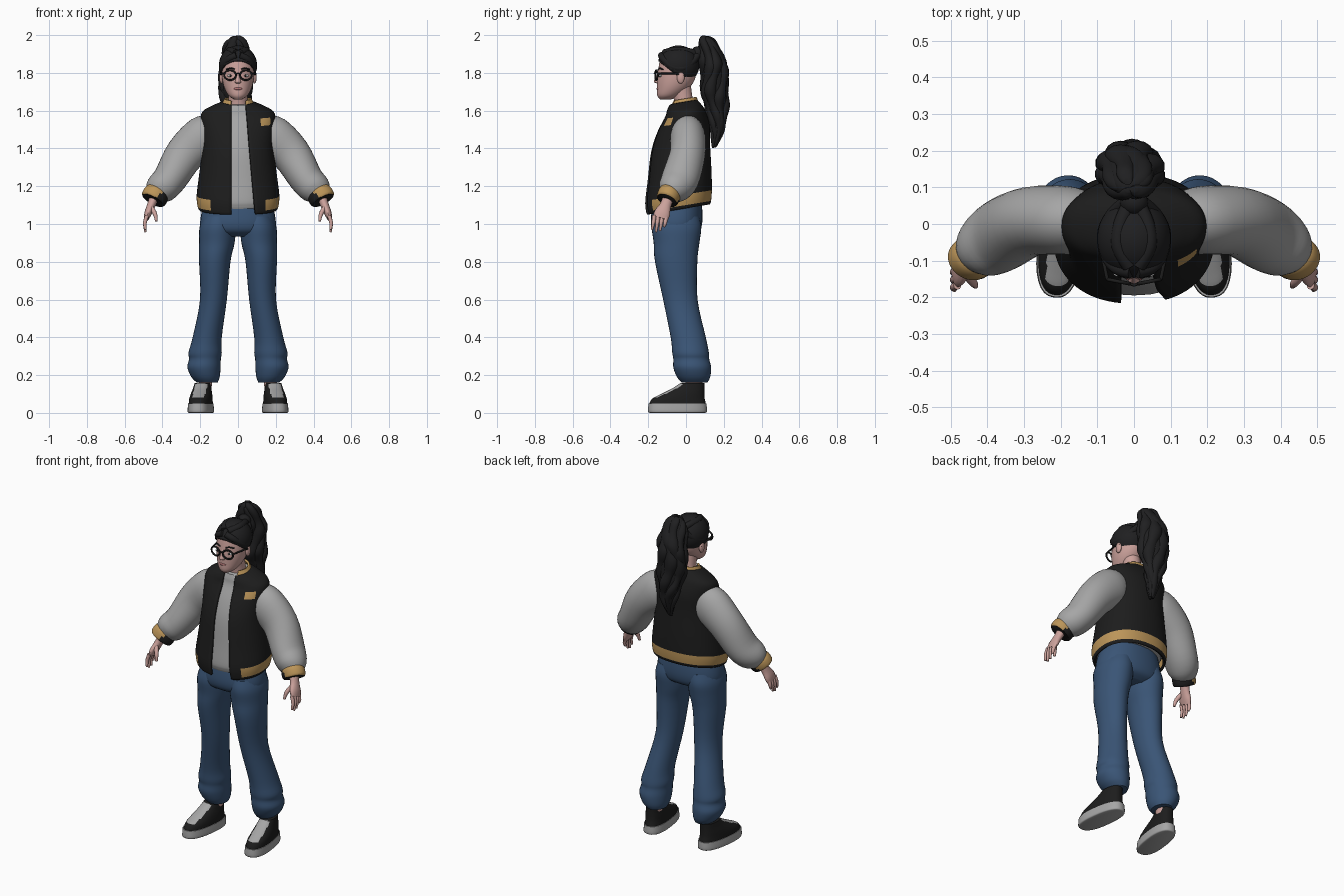
import bpy, bmesh, math
from mathutils import Matrix, Vector

default_cube = bpy.data.objects.get("Cube")
if default_cube:
    bpy.data.objects.remove(default_cube, do_unlink=True)


def material(name, red, green, blue):
    mat = bpy.data.materials.new(name)
    mat.use_nodes = True
    mat.diffuse_color = (red, green, blue, 1)
    shader = mat.node_tree.nodes["Principled BSDF"]
    shader.inputs["Base Color"].default_value = (red, green, blue, 1)
    shader.inputs["Roughness"].default_value = .8
    return mat


BLACK = material("black_cloth", .012, .012, .012)
HAIR = material("black_hair", .014, .014, .015)
GREY = material("heather_grey", .38, .38, .38)
GOLD = material("gold_knit", .5, .3, .1)
DENIM = material("blue_denim", .042, .09, .18)
SKIN = material("skin", .6, .36, .33)
LIPS = material("lips", .42, .17, .17)
WHITE = material("eye_white", .75, .75, .75)


def sides(name, pair):
    return ((1, "left_" + name), (-1, "right_" + name)) if pair else ((1, name),)


def spline(rows, steps=4):
    """Smooth curve through every row of numbers."""
    result = []
    for i in range(len(rows) - 1):
        a, b, c, d = (rows[max(0, min(len(rows) - 1, i + k))] for k in (-1, 0, 1, 2))
        for step in range(steps):
            t = step / steps
            result.append([q + .5 * t * (r - p + t * (2*p - 5*q + 4*r - s + t * (3*(q - r) + s - p)))
                           for p, q, r, s in zip(a, b, c, d)])
    return result + [list(rows[-1])]


def finish(name, bm, mats, rule=None, place=None, pair=False, thickness=0):
    """Colour, place and optionally mirror a mesh."""
    for face in bm.faces:
        face.smooth = True
        if rule:
            face.material_index = rule(face.calc_center_median())
    if place:
        bm.transform(place)
    for side, label in sides(name, pair):
        part = bm.copy()
        bmesh.ops.scale(part, vec=(side, 1, 1), verts=part.verts)
        bmesh.ops.recalc_face_normals(part, faces=part.faces)
        mesh = bpy.data.meshes.new(label)
        part.to_mesh(mesh)
        part.free()
        mesh.set_sharp_from_angle(angle=math.radians(50))
        for mat in mats:
            mesh.materials.append(mat)
        obj = bpy.data.objects.new(label, mesh)
        bpy.context.collection.objects.link(obj)
        if thickness:
            shell = obj.modifiers.new("Thickness", "SOLIDIFY")
            shell.thickness = thickness
            shell.offset = 0
    bm.free()


def loft(name, rows, mats, follow=False, power=1, gap=None, count=32, steps=4, **options):
    """Skin oval rings (x, y, z, width, depth); gap gives the open front."""
    rows = spline(rows, steps)
    bm = bmesh.new()
    rings = []
    for i, (x, y, z, width, depth) in enumerate(rows):
        across, along = Vector((1, 0, 0)), Vector((0, 1, 0))
        if follow:
            before, after = rows[max(i - 1, 0)], rows[min(i + 1, len(rows) - 1)]
            tangent = (Vector(after[:3]) - Vector(before[:3])).normalized()
            along = (along - tangent * along.dot(tangent)).normalized()
            across = along.cross(tangent)
        start, end = 0, math.tau
        if gap:
            low, high = (math.copysign(min(1, abs(g / width)) ** (1 / power), g) for g in gap(z))
            start, end = math.asin(high), math.tau + math.asin(low)
        ring = []
        for k in range(count + bool(gap)):
            angle = start + (end - start) * k / count
            s, c = (math.copysign(abs(n) ** power, n) for n in (math.sin(angle), math.cos(angle)))
            ring.append(bm.verts.new(Vector((x, y, z)) + across * width * s - along * depth * c))
        rings.append(ring)
    for lower, upper in zip(rings, rings[1:]):
        for k in range(count):
            n = (k + 1) % len(lower)
            bm.faces.new((lower[k], lower[n], upper[n], upper[k]))
    if not gap:
        bm.faces.new(rings[0])
        bm.faces.new(rings[-1])
    finish(name, bm, mats, **options)


def ball_mesh(centre, radii):
    bm = bmesh.new()
    bmesh.ops.create_uvsphere(bm, u_segments=32, v_segments=20, radius=1)
    bm.transform(Matrix.Translation(centre) @ Matrix.Diagonal((*radii, 1)))
    return bm


def ball(name, centre, radii, mat, pair=False):
    finish(name, ball_mesh(centre, radii), [mat], pair=pair)


def wire(name, points, radius, mat, cyclic=False, pair=False):
    for side, label in sides(name, pair):
        curve = bpy.data.curves.new(label, "CURVE")
        curve.dimensions = "3D"
        curve.bevel_depth = radius
        curve.bevel_resolution = 3
        curve.use_fill_caps = True
        path = curve.splines.new("POLY")
        path.points.add(len(points) - 1)
        for point, (x, y, z) in zip(path.points, points):
            point.co = (side * x, y, z, 1)
        path.use_cyclic_u = cyclic
        path.use_smooth = True
        curve.materials.append(mat)
        bpy.context.collection.objects.link(bpy.data.objects.new(label, curve))


# Jacket: open-fronted shell with knit hem and chest patch, over a shirt
lean = Matrix(((1, 0, 0, 0), (0, 1, 0, 0), (0, .17, 1, .007), (0, 0, 0, 1)))
torso = [(0, -.04, 1.08, .2, .16), (0, -.04, 1.095, .207, .166), (0, -.04, 1.15, .212, .17),
         (0, -.035, 1.25, .2, .163), (0, -.03, 1.4, .182, .15), (0, -.015, 1.5, .185, .132),
         (0, -.005, 1.575, .188, .1), (0, -.01, 1.61, .14, .085), (0, -.015, 1.635, .08, .07)]


def opening(z):
    return -.035, .09 - .09 * (z - 1.08)


def jacket_colour(p):
    hem = 1.095 < p.z < 1.15 and (p.y > 0 or abs(p.x) > .14)
    patch = p.y < 0 and abs(p.x - .14) < .026 and abs(p.z - 1.55) < .02
    return int(hem or patch)


loft("jacket_body", torso, [BLACK, GOLD], power=.9, gap=opening, count=72, steps=6,
     rule=jacket_colour, place=lean, thickness=.014)
loft("shirt", [(x, y, z + .025 * (i < 2), w * .91, d * .91) for i, (x, y, z, w, d) in enumerate(torso)],
     [GREY], power=.9, place=lean)
loft("collar", [(0, -.012, 1.62, .086, .076), (0, -.01, 1.64, .074, .066), (0, -.01, 1.655, .066, .06)],
     [GOLD], gap=lambda z: (-.036, .042), place=lean, thickness=.012)

# Sleeves and cuffs
loft("sleeve", [(.12, .01, 1.49, .09, .075), (.18, .01, 1.46, .115, .093), (.28, .008, 1.37, .104, .094),
                (.36, -.03, 1.24, .09, .1), (.41, -.065, 1.185, .083, .085), (.433, -.085, 1.155, .062, .058)],
     [GREY], follow=True, pair=True)
loft("cuff", [(.425, -.08, 1.17, .06, .056), (.433, -.087, 1.158, .069, .062), (.446, -.097, 1.134, .069, .06),
              (.451, -.101, 1.125, .062, .055)],
     [GOLD, BLACK], follow=True, pair=True, rule=lambda p: int(p.z < 1.131 - .75 * (p.x - .45)))

# Hands: palm, four fingers and a thumb
loft("palm", [(.44, -.09, 1.15, .026, .03), (.459, -.108, 1.1, .022, .03), (.475, -.125, 1.06, .02, .042),
              (.485, -.135, 1.03, .014, .04)], [SKIN], follow=True, pair=True, count=16)
for i, finger in enumerate(("index", "middle", "ring", "little")):
    y = -.168 + i * .021
    reach = (.97, .957, .963, .985)[i]
    loft(finger + "_finger", [(.482, y, 1.045, .011, .011), (.493, y - .005, 1.005, .01, .01),
                              (.49, y - .012, reach, .006, .006)],
         [SKIN], follow=True, pair=True, count=10)
loft("thumb", [(.462, -.13, 1.09, .014, .014), (.44, -.158, 1.055, .012, .012), (.432, -.17, 1.015, .007, .007)],
     [SKIN], follow=True, pair=True, count=10)

# Trousers
loft("trouser_hips", [(0, -.045, 1.14, .17, .125), (0, -.048, 1.06, .193, .135), (0, -.05, 1, .2, .135),
                      (0, -.05, .96, .185, .12), (0, -.05, .935, .12, .08)], [DENIM], power=.9)
loft("trouser_leg", [(.1, -.05, 1.04, .085, .12), (.108, -.05, .98, .096, .131), (.112, -.05, .9, .094, .121),
                     (.123, -.052, .8, .083, .112), (.13, -.03, .6, .071, .091), (.163, .012, .4, .077, .093),
                     (.174, .024, .32, .088, .097), (.175, .028, .285, .084, .095), (.18, .033, .24, .088, .1),
                     (.172, .04, .19, .075, .088), (.163, .045, .16, .055, .068)], [DENIM], pair=True)

# Shoes, turned out slightly
stance = Matrix.Translation((.197, -.045, 0)) @ Matrix.Rotation(.13, 4, "Z")
loft("shoe_sole", [(0, 0, 0, .058, .148), (0, 0, .008, .065, .157), (0, 0, .05, .062, .155)],
     [GREY], power=.8, place=stance, pair=True)
loft("shoe_upper", [(0, 0, .045, .06, .152), (0, .005, .075, .058, .14), (0, .028, .1, .054, .115),
                    (0, .058, .13, .047, .085), (0, .08, .158, .042, .064)],
     [BLACK, GREY], power=.85, place=stance, pair=True, count=48,
     rule=lambda p: int(abs(p.x) < .033 and p.y < .02 and p.z > .08))
loft("ankle", [(.175, .04, .13, .035, .045), (.167, .045, .22, .035, .045)], [SKIN], pair=True)

# Neck, head and features
loft("neck", [(0, 0, 1.59, .06, .058), (0, -.012, 1.65, .05, .05), (0, -.03, 1.74, .052, .055)], [SKIN])
loft("head", [(0, -.108, 1.66, .022, .03), (0, -.092, 1.68, .05, .06), (0, -.068, 1.72, .072, .085),
              (0, -.052, 1.77, .084, .1), (0, -.045, 1.83, .087, .1), (0, -.045, 1.88, .078, .087),
              (0, -.04, 1.915, .05, .055)], [SKIN])
loft("nose", [(0, -.145, 1.745, .013, .01), (0, -.153, 1.752, .016, .017), (0, -.15, 1.775, .01, .012),
              (0, -.142, 1.805, .007, .007)], [SKIN], count=12)
ball("lips", (0, -.146, 1.716), (.024, .011, .008), LIPS)
ball("ear", (.087, -.028, 1.775), (.012, .02, .032), SKIN, pair=True)
ball("eye", (.04, -.135, 1.785), (.016, .009, .007), WHITE, pair=True)
ball("iris", (.04, -.142, 1.785), (.006, .004, .006), BLACK, pair=True)
wire("eyebrow", [(.018, -.146, 1.82), (.04, -.14, 1.826), (.062, -.122, 1.818)], .004, HAIR, pair=True)

# Glasses
turns = [math.tau * k / 28 for k in range(28)]
wire("glasses_rim", [(.042 + .031 * math.cos(a), -.157 + .006 * math.cos(a), 1.788 + .026 * math.sin(a))
                     for a in turns], .005, BLACK, cyclic=True, pair=True)
wire("glasses_bridge", [(-.013, -.163, 1.794), (0, -.167, 1.798), (.013, -.163, 1.794)], .004, BLACK)
wire("glasses_temple", [(.073, -.151, 1.796), (.092, -.06, 1.797), (.091, -.015, 1.785)], .005, BLACK, pair=True)

# Combed hair: trimmed cap with swept locks and a tie
cap = ball_mesh((0, -.04, 1.84), (.096, .105, .1))
bmesh.ops.bisect_plane(cap, geom=cap.verts[:] + cap.edges[:] + cap.faces[:],
                       plane_co=(0, -.14, 1.86), plane_no=(0, .14, .18), clear_inner=True)
finish("hair_cap", cap, [HAIR], thickness=.01)
wire("swept_lock", spline([(.008, -.13, 1.893), (.05, -.117, 1.872), (.077, -.075, 1.835), (.081, -.02, 1.825),
                           (.055, .03, 1.855), (.015, .065, 1.9)]), .019, HAIR, pair=True)
wire("crown_lock", spline([(.012, -.115, 1.905), (.042, -.06, 1.918), (.036, 0, 1.915), (.01, .06, 1.9)]),
     .02, HAIR, pair=True)
ball("hair_tie", (0, .06, 1.905), (.038, .035, .035), HAIR)

# Ponytail: a core wrapped by wavy strands
tail = [(-.01, .105, 1.99, .025, .02), (-.01, .112, 1.97, .055, .045), (-.01, .13, 1.9, .08, .065),
        (-.01, .148, 1.82, .09, .074), (-.012, .152, 1.7, .088, .075), (-.01, .165, 1.6, .068, .06),
        (0, .165, 1.5, .045, .04), (0, .15, 1.41, .014, .012)]
loft("ponytail_core", [(x, y, z, w * .85, d * .85) for x, y, z, w, d in tail], [HAIR])
for i in range(8):
    strand = []
    for x, y, z, w, d in spline(tail, 3):
        angle = math.tau * i / 8 + .5 * math.sin(z * 14 + i)
        size = .42 + .06 * math.sin(z * 45 + i * 2)
        strand.append((x + w * .62 * math.cos(angle), y + d * .62 * math.sin(angle),
                       z + .01 * math.sin(i * 3), w * size, d * size))
    loft(f"ponytail_strand_{i + 1}", strand, [HAIR], count=14, steps=2)
